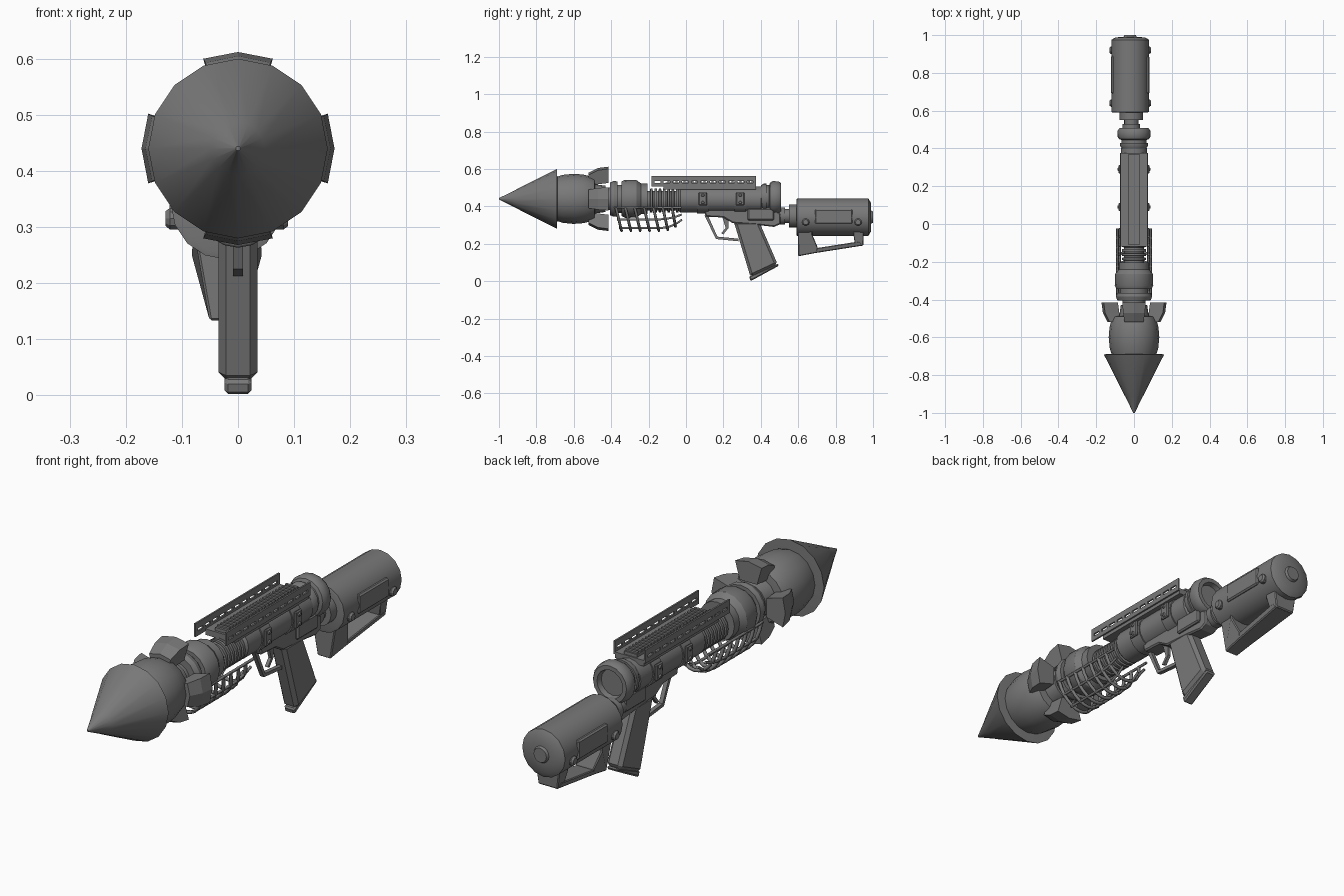
import bpy, bmesh, math
from mathutils import Vector

if "Cube" in bpy.data.objects:
    bpy.data.objects.remove(bpy.data.objects["Cube"])

metal = bpy.data.materials.new("dark_grey_metal")
metal.diffuse_color = (0.19, 0.19, 0.19, 1)
metal.use_nodes = True
metal.node_tree.nodes["Principled BSDF"].inputs["Base Color"].default_value = metal.diffuse_color
AX = 0.44      # height of the main barrel axis
SX, SZ = -0.02, 0.342   # axis of the shoulder stock


def finish(name, bm, bevel=0.0):
    bmesh.ops.recalc_face_normals(bm, faces=bm.faces)
    me = bpy.data.meshes.new(name)
    bm.to_mesh(me)
    bm.free()
    ob = bpy.data.objects.new(name, me)
    bpy.context.collection.objects.link(ob)
    me.materials.append(metal)
    if bevel:
        m = ob.modifiers.new("bevel", 'BEVEL')
        m.width, m.segments, m.limit_method = bevel, 1, 'ANGLE'
    return ob


def smooth(ob, deg=32):
    bpy.ops.object.select_all(action='DESELECT')
    ob.select_set(True)
    bpy.context.view_layer.objects.active = ob
    bpy.ops.object.shade_smooth_by_angle(angle=math.radians(deg))
    return ob


def loft(name, rings, bevel=0.0):
    """Skin equal-length point loops and cap both ends."""
    bm = bmesh.new()
    vs = [[bm.verts.new(p) for p in r] for r in rings]
    n = len(rings[0])
    for a, b in zip(vs, vs[1:]):
        for i in range(n):
            j = (i + 1) % n
            bm.faces.new((a[i], a[j], b[j], b[i]))
    bm.faces.new(vs[0])
    bm.faces.new(vs[-1])
    return finish(name, bm, bevel)


def lathe(name, prof, x=0.0, z=AX, n=16):
    """Turn a (y, radius) profile around an axis along y."""
    return smooth(loft(name, [[(x + r * math.cos(2 * math.pi * i / n), y,
                                z + r * math.sin(2 * math.pi * i / n))
                               for i in range(n)] for y, r in prof]))


def side_plate(name, pts, w, x=0.0, bevel=0.0):
    """Extrude a (y, z) outline across x."""
    return loft(name, [[(x + s * w, y, z) for y, z in pts] for s in (-1, 1)], bevel)


def box(name, x0, x1, y0, y1, z0, z1, bevel=0.0):
    return side_plate(name, [(y0, z0), (y1, z0), (y1, z1), (y0, z1)],
                      (x1 - x0) / 2, (x0 + x1) / 2, bevel)


def rod(name, pts, r, res=1):
    cu = bpy.data.curves.new(name, 'CURVE')
    cu.dimensions, cu.bevel_depth, cu.bevel_resolution = '3D', r, res
    cu.use_fill_caps = True
    sp = cu.splines.new('POLY')
    sp.points.add(len(pts) - 1)
    for p, c in zip(sp.points, pts):
        p.co = (*c, 1)
    ob = bpy.data.objects.new(name, cu)
    bpy.context.collection.objects.link(ob)
    cu.materials.append(metal)
    return ob


def stud(name, side, x, y, z, r, h):
    """Short round bolt facing sideways."""
    pts = lambda rr: [(y + rr * math.cos(i * math.pi / 5), z + rr * math.sin(i * math.pi / 5))
                      for i in range(10)]
    return loft(name, [[(x + side * d, a, b) for a, b in pts(rr)]
                       for d, rr in ((-0.03, r), (h * 0.5, r), (h, r * 0.7))])


# Warhead: pointed cone with tip cap, and round bulb behind it
lathe("warhead_cone", [(-1.0, 0.004), (-0.912, 0.047), (-0.908, 0.05), (-0.69, 0.16),
                       (-0.688, 0.115)])
lathe("warhead_bulb", [(-0.70, 0.115), (-0.66, 0.128), (-0.60, 0.134), (-0.55, 0.13),
                       (-0.51, 0.12), (-0.49, 0.11), (-0.485, 0.07)])

# Four flared fins around the back of the warhead
for k in range(4):
    a = k * math.pi / 2
    rad, tan = Vector((math.sin(a), 0, math.cos(a))), Vector((math.cos(a), 0, -math.sin(a)))
    rings = []
    for y, ri, ro, wi, wo in ((-0.52, 0.075, 0.135, 0.035, 0.05),
                              (-0.47, 0.078, 0.16, 0.037, 0.058),
                              (-0.415, 0.085, 0.167, 0.04, 0.062)):
        sec = ((-wi, ri), (-wo, ro - 0.007), (0, ro + 0.005), (wo, ro - 0.007), (wi, ri))
        rings.append([rad * r + tan * t + Vector((0, y, AX)) for t, r in sec])
    loft("warhead_fin_%d" % k, rings)

# Stepped muzzle, collars and sprung barrel
lathe("muzzle", [(-0.50, 0.08), (-0.43, 0.07), (-0.43, 0.06), (-0.405, 0.06), (-0.405, 0.088),
                 (-0.385, 0.096), (-0.365, 0.092), (-0.365, 0.075), (-0.345, 0.075),
                 (-0.345, 0.092), (-0.325, 0.102), (-0.265, 0.1), (-0.24, 0.082),
                 (-0.205, 0.082), (-0.205, 0.055)])
lathe("barrel", [(-0.22, 0.053), (0.0, 0.053)], z=0.43)
for k in range(7):
    y = -0.185 + k * 0.023
    lathe("barrel_ring_%d" % k, [(y - 0.008, 0.05), (y - 0.006, 0.064), (y + 0.006, 0.064),
                                 (y + 0.008, 0.05)], z=0.43)

# Rib cage guard slung below the barrel
def cage_point(y, t):
    f = min(1.0, (-0.02 - y) / 0.12) ** 0.6
    return (0.088 * math.cos(t), y + 0.03 * math.sin(t) * f,
            0.395 - (0.065 + 0.06 * f) * math.sin(t))


for k in range(7):
    y = -0.375 + k * 0.05
    rod("cage_rib_%d" % k, [cage_point(y, math.pi * i / 12) for i in range(13)], 0.0075)
for k, t in enumerate((0.02, 0.55, 1.1, math.pi - 1.1, math.pi - 0.55, math.pi - 0.02)):
    rod("cage_bar_%d" % k, [cage_point(-0.385 + i * 0.045, t) for i in range(9)], 0.006)

# Receiver tube, clamps and rear collar
lathe("receiver_tube", [(-0.04, 0.06), (-0.03, 0.07), (0.40, 0.07), (0.41, 0.06), (0.43, 0.06)],
      z=0.437)
for y in (0.09, 0.29):
    lathe("receiver_clamp", [(y - 0.03, 0.065), (y - 0.03, 0.075), (y + 0.03, 0.075),
                             (y + 0.03, 0.065)], z=0.437)
    for s in (-1, 1):
        box("clamp_block", s * 0.076 - 0.006, s * 0.076 + 0.006, y - 0.022, y + 0.022,
            0.405, 0.475, 0.004)
        for z in (0.42, 0.46):
            stud("clamp_bolt", s, s * 0.08, y, z, 0.009, 0.008)
lathe("rear_collar", [(0.40, 0.065), (0.415, 0.074), (0.43, 0.074), (0.43, 0.066), (0.445, 0.066),
                      (0.45, 0.08), (0.465, 0.088), (0.495, 0.086), (0.507, 0.078),
                      (0.507, 0.06), (0.485, 0.055)], z=0.447)

# Slotted top rail: floor, ribbed centre strip and two fences
box("rail_floor", -0.068, 0.068, -0.12, 0.375, 0.49, 0.515)
box("rail_centre", -0.03, 0.03, -0.11, 0.37, 0.51, 0.528)
for k in range(22):
    y = -0.10 + k * 0.0215
    box("rail_tooth_%d" % k, -0.028, 0.028, y, y + 0.011, 0.526, 0.535)
for s in (-1, 1):
    x0, x1 = sorted((s * 0.068, s * 0.075))
    box("rail_fence_top", x0, x1, -0.185, 0.375, 0.535, 0.561)
    box("rail_fence_bottom", x0, x1, -0.185, 0.375, 0.505, 0.524)
    for k in range(12):
        y = -0.185 + k * 0.0495
        box("rail_fence_post", x0, x1, y, y + 0.0155, 0.523, 0.536)

# Lower frame, pistol grip, guard and trigger
side_plate("lower_frame", [(0.095, 0.39), (0.105, 0.345), (0.20, 0.34), (0.25, 0.31), (0.385, 0.30),
                           (0.47, 0.29), (0.505, 0.305), (0.505, 0.36), (0.45, 0.40)],
           0.036, bevel=0.006)
box("frame_side_block", -0.048, 0.048, 0.33, 0.47, 0.325, 0.39, 0.006)
side_plate("pistol_grip", [(0.255, 0.32), (0.39, 0.32), (0.49, 0.09), (0.345, 0.022)],
           0.035, bevel=0.014)
side_plate("grip_base", [(0.337, 0.026), (0.494, 0.095), (0.496, 0.082), (0.345, 0.0)],
           0.024, bevel=0.006)
side_plate("trigger_guard", [(0.10, 0.35), (0.16, 0.225), (0.28, 0.213), (0.28, 0.227),
                             (0.168, 0.238), (0.118, 0.35)], 0.009)
side_plate("trigger", [(0.195, 0.34), (0.212, 0.285), (0.188, 0.255), (0.20, 0.25),
                       (0.228, 0.285), (0.225, 0.34)], 0.007)

# Link from frame to the offset shoulder stock
lathe("stock_neck", [(0.46, 0.035), (0.50, 0.035), (0.50, 0.046), (0.53, 0.046), (0.53, 0.038),
                     (0.55, 0.038), (0.55, 0.062), (0.60, 0.062)], x=SX * 0.7, z=0.348)
lathe("stock_body", [(0.59, 0.09), (0.593, 0.1), (0.975, 0.1), (0.988, 0.078), (0.99, 0.035),
                     (1.0, 0.03)], x=SX, z=SZ)
for s in (-1, 1):
    box("stock_side_panel", *sorted((SX + s * 0.07, SX + s * 0.102)), 0.69, 0.89, 0.305, 0.385,
        0.006)
    for y in (0.64, 0.92):
        stud("stock_bolt", s, SX + s * 0.094, y, 0.315, 0.02, 0.015)

# Stock handle: front leg, lower bar and rear leg, narrowing downwards
def handle(name, pts):
    w = lambda z: 0.03 + 0.03 * min(1.0, max(0.0, (z - 0.13) / 0.12))
    loft(name, [[(SX + s * w(z), y, z) for y, z in pts] for s in (-1, 1)], 0.004)


handle("handle_front_leg", [(0.597, 0.30), (0.60, 0.133), (0.70, 0.152), (0.705, 0.178),
                            (0.675, 0.25), (0.675, 0.30)])
handle("handle_lower_bar", [(0.69, 0.150), (0.945, 0.19), (0.93, 0.213), (0.70, 0.177)])
handle("handle_rear_leg", [(0.895, 0.30), (0.895, 0.25), (0.905, 0.184), (0.948, 0.191),
                           (0.952, 0.30)])
